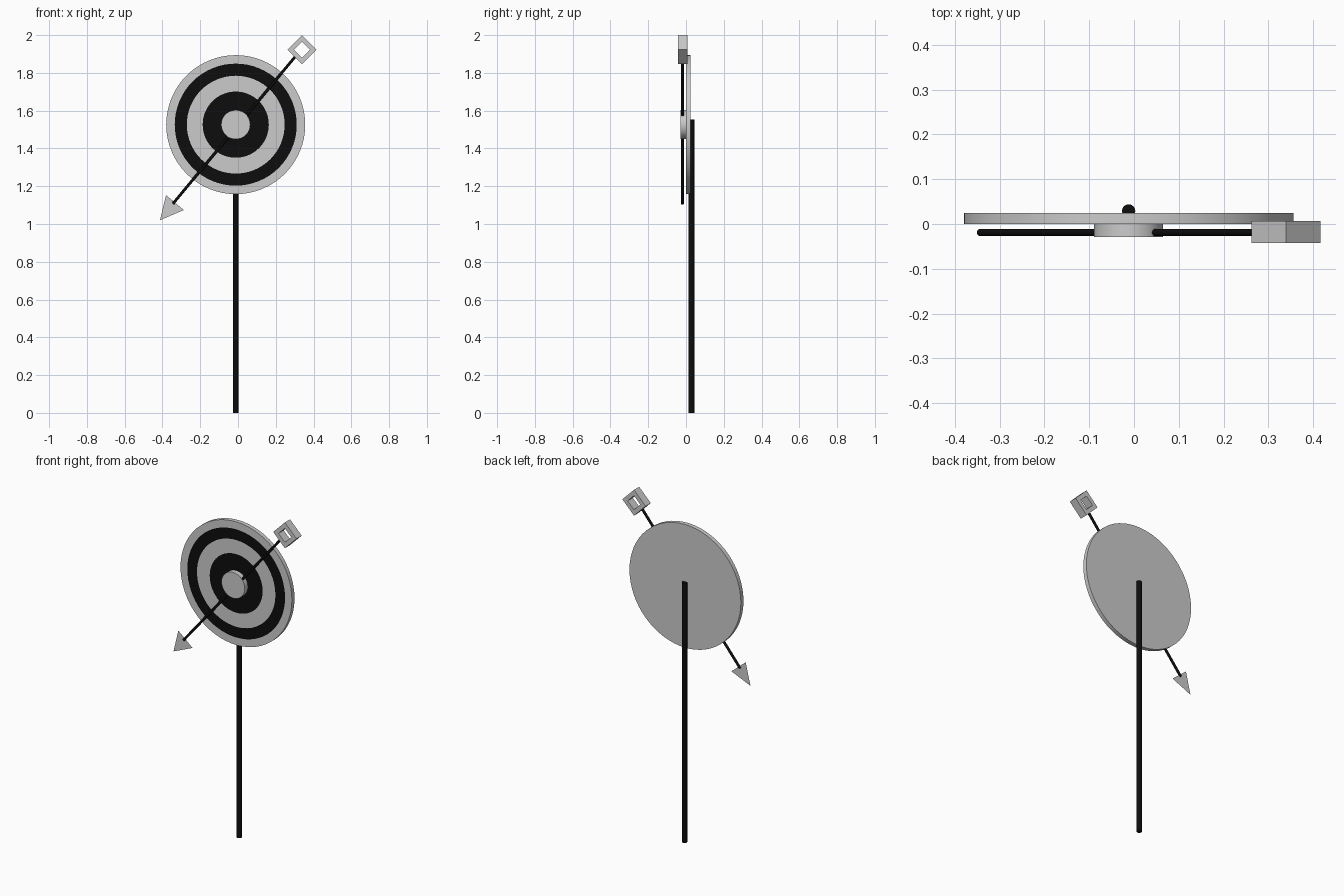
import bpy, bmesh, math
from mathutils import Vector

if "Cube" in bpy.data.objects:
    bpy.data.objects.remove(bpy.data.objects["Cube"])

CX, CZ = -0.012, 1.526          # target centre
N = 64
black = bpy.data.materials.new("black")
black.diffuse_color = (0.004, 0.004, 0.004, 1)
black.use_nodes = True
black.node_tree.nodes["Principled BSDF"].inputs["Base Color"].default_value = black.diffuse_color
grey = bpy.data.materials.new("grey")
grey.diffuse_color = (0.8, 0.8, 0.8, 1)
grey.use_nodes = True
grey.node_tree.nodes["Principled BSDF"].inputs["Base Color"].default_value = grey.diffuse_color


def finish(name, bm, mats=(), smooth=True):
    bmesh.ops.recalc_face_normals(bm, faces=bm.faces)
    me = bpy.data.meshes.new(name)
    bm.to_mesh(me)
    bm.free()
    ob = bpy.data.objects.new(name, me)
    bpy.context.collection.objects.link(ob)
    for m in mats:
        me.materials.append(m)
    if smooth:
        bpy.context.view_layer.objects.active = ob
        ob.select_set(True)
        bpy.ops.object.shade_smooth_by_angle(angle=math.radians(35))
        ob.select_set(False)
    return ob


def loop(bm, r, y, n=N, cx=CX, cz=CZ):
    return [bm.verts.new((cx + r * math.cos(2 * math.pi * i / n), y,
                          cz + r * math.sin(2 * math.pi * i / n))) for i in range(n)]


def bridge(bm, a, b, mat=0):
    n = len(a)
    for i in range(n):
        j = (i + 1) % n
        bm.faces.new((a[i], a[j], b[j], b[i])).material_index = mat


def rod(name, p, q, r, sides=16):
    p, q = Vector(p), Vector(q)
    bpy.ops.mesh.primitive_cylinder_add(vertices=sides, radius=r, depth=(q - p).length,
                                        location=(p + q) / 2)
    ob = bpy.context.object
    ob.name = name
    ob.rotation_euler = (q - p).to_track_quat('Z', 'Y').to_euler()
    ob.data.materials.append(black)
    bpy.ops.object.shade_smooth_by_angle(angle=math.radians(35))


# Target disc with flush black rings on the front
bm = bmesh.new()
back = loop(bm, 0.368, 0.025)
bm.faces.new(back)
prev = back
for r, m in ((0.368, 0), (0.323, 0), (0.259, 1), (0.175, 0), (0.077, 1)):
    cur = loop(bm, r, 0.0)
    bridge(bm, prev, cur, m)
    prev = cur
bm.faces.new(prev)
finish("target_disc", bm, (grey, black))

# Raised centre hub
bm = bmesh.new()
a, b = loop(bm, 0.077, -0.029), loop(bm, 0.077, 0.0)
bridge(bm, a, b)
bm.faces.new(a)
bm.faces.new(b)
finish("hub", bm)

# Support pole and diagonal arrow shaft
rod("pole", (CX, 0.029, 0), (CX, 0.029, 1.552), 0.015)
rod("arrow_shaft", (-0.345, -0.019, 1.107), (0.302, -0.019, 1.885), 0.0075)

# Flat triangular arrowhead
bm = bmesh.new()
bm.faces.new([bm.verts.new((x, -0.019, z)) for x, z in
              ((-0.413, 1.02), (-0.287, 1.074), (-0.381, 1.153))])
finish("arrow_head", bm, smooth=False)

# Square open frame at the arrow tail
bm = bmesh.new()
loops = [loop(bm, r, y, 4, 0.339, 1.923) for r, y in
         ((0.077, -0.042), (0.077, 0.007), (0.042, 0.007), (0.042, -0.042))]
for i in range(4):
    bridge(bm, loops[i], loops[(i + 1) % 4])
finish("tail_frame", bm, smooth=False)
